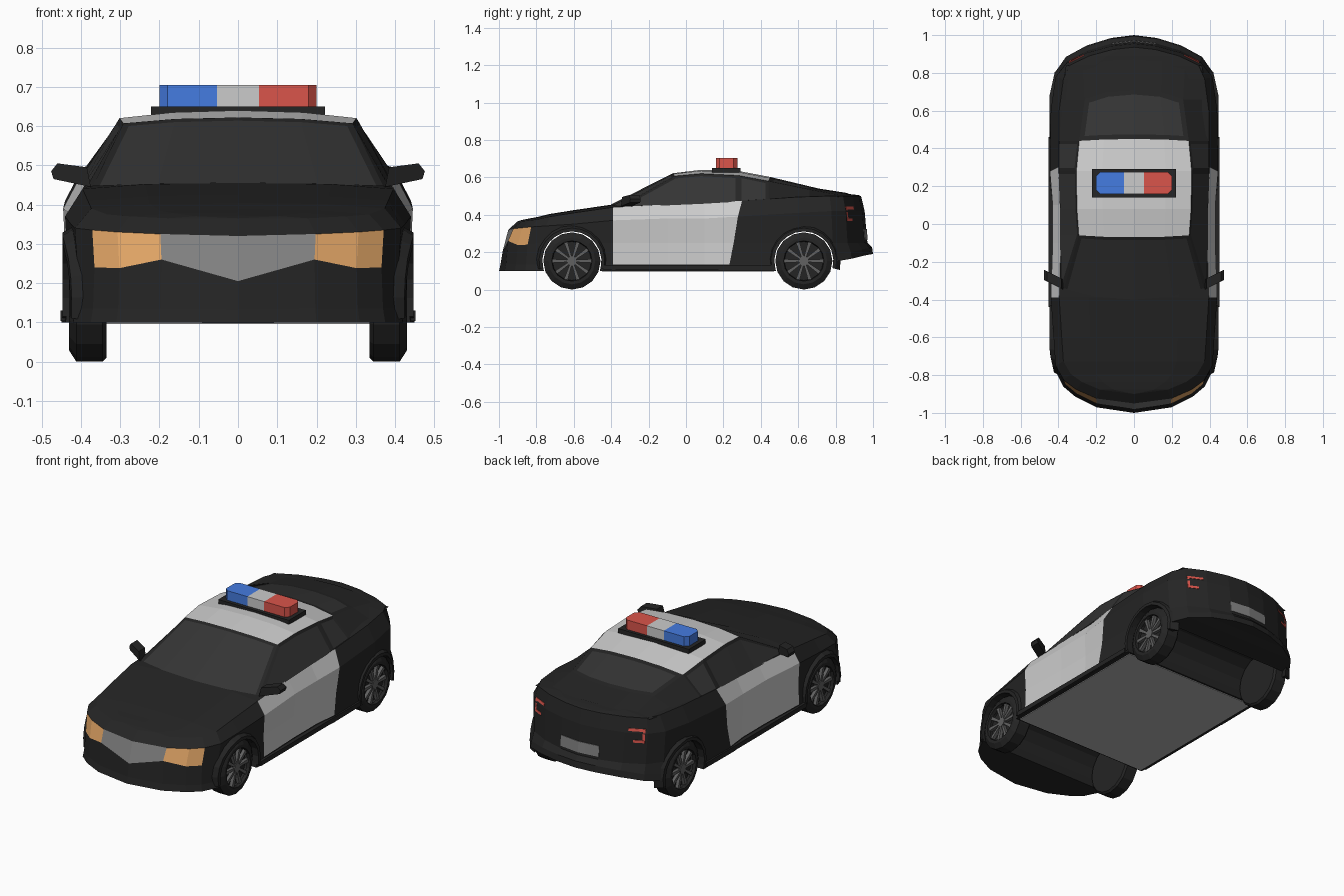
import bpy, bmesh, math
from mathutils import Vector
from mathutils.bvhtree import BVHTree

if "Cube" in bpy.data.objects:
    bpy.data.objects.remove(bpy.data.objects["Cube"])


def material(name, r, g, b):
    m = bpy.data.materials.new(name)
    m.diffuse_color = (r, g, b, 1)
    m.use_nodes = True
    m.node_tree.nodes["Principled BSDF"].inputs["Base Color"].default_value = m.diffuse_color
    return m


BLACK = material("black_paint", .018, .018, .018)
GLASS = material("dark_glass", .035, .035, .035)
WHITE = material("white_paint", .62, .62, .62)
AMBER = material("amber", .8, .4, .14)
GREY = material("grey", .22, .22, .22)
PAN = material("pan_grey", .45, .45, .45)
RIM = material("rim_grey", .12, .12, .12)
BLUE = material("blue", .06, .2, .75)
RED = material("red", .7, .09, .07)


def finish(name, bm, *mats):
    bmesh.ops.remove_doubles(bm, verts=bm.verts, dist=.0005)
    bmesh.ops.recalc_face_normals(bm, faces=bm.faces)
    me = bpy.data.meshes.new(name)
    bm.to_mesh(me)
    bm.free()
    for m in mats:
        me.materials.append(m)
    ob = bpy.data.objects.new(name, me)
    bpy.context.collection.objects.link(ob)
    return ob


def bridge(bm, rows, wrap=True):
    """Quads between consecutive vertex rows."""
    for p, q in zip(rows, rows[1:]):
        for k in range(len(p) if wrap else len(p) - 1):
            m = (k + 1) % len(p)
            bm.faces.new((p[k], p[m], q[m], q[k]))


def prism(name, pts, lo, hi, axis, mat):
    """Extrude a 2D outline from lo to hi along the axis."""
    bm = bmesh.new()
    rows = []
    for h in (lo, hi):
        rows.append([bm.verts.new([*p[:axis], h, *p[axis:]]) for p in pts])
        bm.faces.new(rows[-1])
    bridge(bm, rows)
    return finish(name, bm, mat)


def rect(x0, x1, y0, y1):
    return [(x0, y0), (x1, y0), (x1, y1), (x0, y1)]


def loft(rings, closed, mat_of):
    bm = bmesh.new()
    vs = [[bm.verts.new(p) for p in r] for r in rings]
    n = len(rings[0])
    tags = {}
    for i in range(len(rings) - 1):
        for k in range(n if closed else n - 1):
            m = (k + 1) % n
            f = bm.faces.new((vs[i][k], vs[i][m], vs[i + 1][m], vs[i + 1][k]))
            f.material_index = mat_of(i, k)
            tags[f] = (i, k)
    return bm, tags


def mirrored(half):
    """Section from right side to centre line, continued to the left side."""
    return half + [(-x, y, z) for x, y, z in half[-2::-1]]


# Lower body: plan outline stations (x, y, bottom z, crease z, belt z)
stations = [
    (0, -1, .098, .32, .365), (.2, -.97, .1, .325, .365), (.31, -.915, .1, .33, .37),
    (.375, -.86, .1, .335, .375), (.42, -.77, .1, .34, .39), (.43, -.6, .1, .35, .41),
    (.445, -.39, .1, .37, .44), (.435, -.1, .1, .38, .455), (.435, .1, .1, .38, .46),
    (.45, .3, .1, .39, .475), (.445, .6, .1, .41, .495), (.42, .8, .15, .42, .50),
    (.36, .885, .165, .42, .50), (.25, .945, .18, .42, .50), (.12, .985, .188, .42, .50),
    (0, 1, .19, .42, .50)]
LOW_Z = {0: .205, 1: .26, 2: .238, 3: .24}
SX = [1, .985, .975, .99, .89]
PULL_FRONT = [0, .008, .02, .05, .10]
PULL_REAR = [0, .005, .03, .045, .064]
rings = []
for i, (x, y, zb, zc, zt) in enumerate(stations):
    zs = [zb, zb + .035, LOW_Z.get(i, .25), zc, zt]
    w = max(0, (abs(y) - .6) / .4)
    half = []
    for k in range(5):
        yy = y + PULL_FRONT[k] * w if y < 0 else y - PULL_REAR[k] * w
        if i == 9:
            yy -= .09 * (1 - k / 4)
        half.append((x * (.95 if k == 4 and i > 11 else SX[k]), yy, zs[k]))
    bx, by, bz = half[4]
    half += [(bx * .6, by, bz + .03 * bx), (0, by, bz + .038 * bx)]
    rings.append(mirrored(half))


def body_mat(i, k):
    level = k if k < 4 else 11 - k
    if level == 2 and i in (1, 2):
        return 2
    if level == 2 and i == 0:
        return 3
    return 1 if 6 <= i <= 8 and 1 <= level <= 3 else 0


bm, _ = loft(rings, True, body_mat)
body = finish("body_shell", bm, BLACK, WHITE, AMBER, GREY)
bm = bmesh.new()
bm.from_mesh(body.data)
tree = BVHTree.FromBMesh(bm)
bm.free()

# Wheel wells cut across the body
AXLES = (-.61, .63)
WZ, RW = .153, .16


def circle(yc, r, n):
    return [(yc + r * math.cos(math.tau * i / n), WZ + r * math.sin(math.tau * i / n)) for i in range(n)]


cutters = []
for yc in AXLES:
    cut = prism("well_cutter", circle(yc, RW, 16), -.6, .6, 0, BLACK)
    cut.hide_render = True
    cutters.append(cut)
    mod = body.modifiers.new("well", "BOOLEAN")
    mod.operation, mod.object, mod.solver = "DIFFERENCE", cut, "EXACT"
dg = bpy.context.evaluated_depsgraph_get()
shell = bpy.data.meshes.new_from_object(body.evaluated_get(dg))
body.modifiers.clear()
body.data = shell
for cut in cutters:
    bpy.data.objects.remove(cut)

# Cabin: (edge y, base x, base z, edge x, edge z, centre y, centre z)
cab = [(-.34, .39, .438, .37, .447, -.40, .455), (-.06, .392, .452, .292, .607, -.07, .622),
       (.08, .392, .458, .302, .62, .08, .64), (.28, .40, .47, .305, .61, .28, .634),
       (.44, .40, .48, .29, .58, .45, .602), (.66, .385, .49, .26, .535, .71, .54),
       (.84, .36, .497, .27, .502, .87, .515)]
rings = []
for y, xb, zb, xe, ze, yc, zc in cab:
    rings.append(mirrored([(xb, y, zb), (xe, y, ze),
                           (xe * .55, y + (yc - y) * .75, ze + (zc - ze) * .75), (0, yc, zc)]))
bm, tags = loft(rings, False, lambda i, k: 1 if 1 <= k <= 4 and 1 <= i <= 3 else 0)
bmesh.ops.recalc_face_normals(bm, faces=bm.faces)
windows = [((0,), range(1, 5), .018), ((4,), range(1, 5), .025)]
for side in (0, 5):
    windows += [(range(0, 3), (side,), .016), ((3,), (side,), .016)]
for cols, rows, border in windows:
    fs = [f for f, (i, k) in tags.items() if i in cols and k in rows]
    bmesh.ops.inset_region(bm, faces=fs, thickness=border, use_even_offset=True)
    for f in fs:
        f.material_index = 2
finish("cabin", bm, BLACK, WHITE, GLASS)

# Floor pan and sills
prism("floor_pan", rect(-.425, .425, -.45, .47), .096, .104, 2, PAN)
for s in (-1, 1):
    prism("sill", rect(s * .41, s * .452, -.44, .46), .104, .13, 2, BLACK)


def wheel(yc, s):
    # Tyre turned around the axle
    prof = [(.335, .08), (.335, .143), (.345, .153), (.412, .153), (.43, .125), (.43, .108), (.412, .104)]
    n = 16
    bm = bmesh.new()
    rows = [[bm.verts.new((s * x, *p)) for p in circle(yc, r, n)] for x, r in prof]
    bridge(bm, rows)
    bm.faces.new(rows[0])
    finish("tyre", bm, BLACK)
    prism("rim_back", circle(yc, .106, n), s * .39, s * .4, 0, BLACK)
    prism("hub", circle(yc, .028, 8), s * .4, s * .424, 0, RIM)
    for i in range(10):
        a = math.tau * i / 10
        u, v = Vector((math.cos(a), math.sin(a))), Vector((-math.sin(a), math.cos(a)))
        c = Vector((yc, WZ))
        pts = [c + u * r + v * w for r, w in ((.02, -.006), (.106, -.01), (.106, .01), (.02, .006))]
        prism("spoke", [tuple(p) for p in pts], s * .402, s * .42, 0, RIM)


def arch_lip(yc, s):
    # Raised fender lip following the wheel opening and the body corner
    a0, a1, n = math.radians(-14), math.radians(194), 12
    bm = bmesh.new()
    rows = []
    for i in range(n + 1):
        a = a0 + (a1 - a0) * i / n
        row = []
        for d, r in ((.04, .158), (0, .158), (0, .176), (.04, .198)):
            y = yc + r * math.cos(a)
            x = .447 - d - .22 * max(0, abs(y) - .68)
            row.append(bm.verts.new((s * x, y, WZ + r * math.sin(a))))
        rows.append(row)
    bridge(bm, rows)
    bm.faces.new(rows[0])
    bm.faces.new(rows[-1])
    finish("arch_lip", bm, BLACK)


for yc in AXLES:
    for s in (-1, 1):
        wheel(yc, s)
        arch_lip(yc, s)

# Door mirrors
for s in (-1, 1):
    shape = [(.375, .445), (.47, .465), (.476, .485), (.46, .505), (.385, .495)]
    ob = prism("door_mirror", [(s * x, z) for x, z in shape], -.325, -.27, 1, BLACK)
    for v in ob.data.vertices:
        v.co.y += (abs(v.co.x) - .42) * .5

# Roof light bar
prism("light_bar_base", rect(-.222, .222, .14, .292), .625, .65, 2, BLACK)


def lamp_end(s):
    return [(s * x, y) for x, y in ((.053, .16), (.18, .16), (.2, .18), (.2, .255), (.18, .275), (.053, .275))]


prism("blue_lamp", lamp_end(-1), .65, .704, 2, BLUE)
prism("red_lamp", lamp_end(1), .65, .704, 2, RED)
prism("middle_lamp", rect(-.053, .053, .16, .275), .65, .704, 2, WHITE)


# Panels laid on the tail surface
def tail_panel(name, x0, x1, z0, z1, mat):
    bm = bmesh.new()
    cols = []
    for i in range(7):
        x = x0 + (x1 - x0) * i / 6
        ys = [tree.ray_cast(Vector((x, 2, z)), Vector((0, -1, 0)))[0].y for z in (z0, z1)]
        cols.append([bm.verts.new(c) for c in ((x, ys[0] + .003, z0), (x, ys[1] + .003, z1),
                                               (x, ys[1] - .01, z1), (x, ys[0] - .01, z0))])
    bridge(bm, cols)
    bm.faces.new(cols[0])
    bm.faces.new(cols[-1])
    finish(name, bm, mat)


tail_panel("number_plate_panel", -.12, .12, .265, .325, GREY)
for s in (-1, 1):
    tail_panel("tail_light_top", s * .265, s * .345, .429, .443, RED)
    tail_panel("tail_light_bottom", s * .29, s * .345, .367, .381, RED)
    tail_panel("tail_light_side", s * .333, s * .345, .367, .443, RED)
